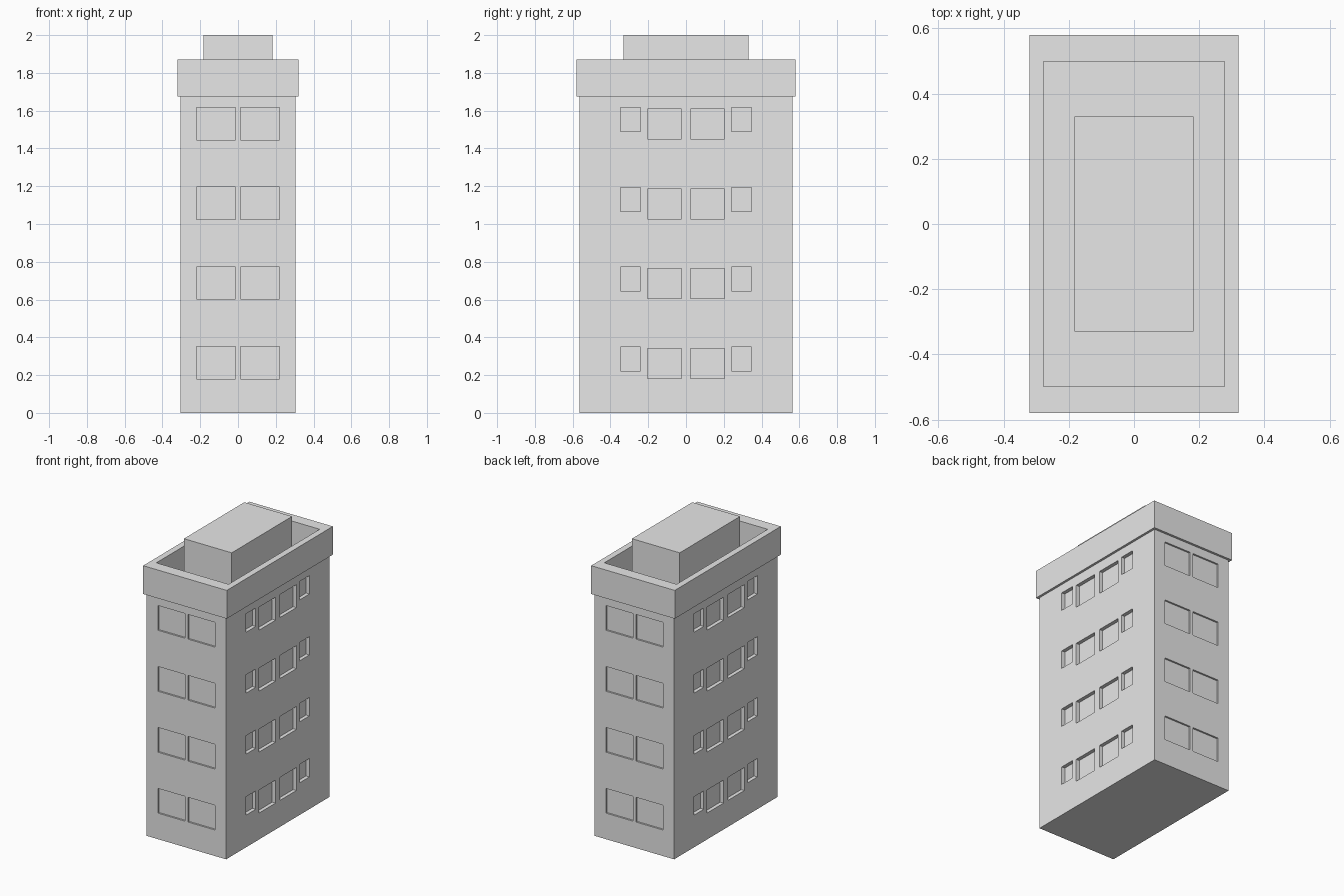
import bpy
import bmesh
from mathutils import Matrix, Vector

if "Cube" in bpy.data.objects:
    bpy.data.objects.remove(bpy.data.objects["Cube"], do_unlink=True)

# Single flat concrete colour
concrete = bpy.data.materials.new("light_grey_concrete")
concrete.use_nodes = True
grey = (0.8, 0.8, 0.8, 1.0)
concrete.diffuse_color = grey
concrete.node_tree.nodes["Principled BSDF"].inputs["Base Color"].default_value = grey


def boxes(name, corner_pairs):
    """One object made of boxes, each given by two opposite corners."""
    bm = bmesh.new()
    for a, b in corner_pairs:
        a, b = Vector(a), Vector(b)
        size = [abs(d) for d in b - a]
        bmesh.ops.create_cube(
            bm, size=1, matrix=Matrix.Translation((a + b) / 2) @ Matrix.Diagonal((*size, 1)))
    mesh = bpy.data.meshes.new(name)
    bm.to_mesh(mesh)
    bm.free()
    mesh.materials.append(concrete)
    obj = bpy.data.objects.new(name, mesh)
    bpy.context.collection.objects.link(obj)
    return obj


def block(name, half_x, half_y, bottom, top):
    return boxes(name, [((-half_x, -half_y, bottom), (half_x, half_y, top))])


def carve(target, cutter):
    """Subtract the cutter, bake the result and delete the cutter."""
    cutter.hide_render = True
    mod = target.modifiers.new("carve", "BOOLEAN")
    mod.operation = "DIFFERENCE"
    mod.solver = "EXACT"
    mod.object = cutter
    bpy.context.view_layer.update()
    graph = bpy.context.evaluated_depsgraph_get()
    baked = bpy.data.meshes.new_from_object(target.evaluated_get(graph))
    target.modifiers.clear()
    target.data = baked
    bpy.data.objects.remove(cutter, do_unlink=True)


HALF_X, HALF_Y = 0.304, 0.564
EAVE, PARAPET_TOP = 1.676, 1.872
FLOORS, FLOOR_HEIGHT = 4, 0.422
END_DEPTH, SIDE_DEPTH = 0.012, 0.025
OUT = 0.05

# Openings: near edge, far edge from the wall centre, sill, head on the lowest floor
END_WINDOWS = [(0.012, 0.219, 0.18, 0.351)]
SIDE_WINDOWS = [(0.024, 0.204, 0.183, 0.342), (0.241, 0.346, 0.223, 0.35)]

# Window recesses repeated per floor and mirrored on all four walls
recesses = []
for floor in range(FLOORS):
    lift = floor * FLOOR_HEIGHT
    for wall in (-1, 1):
        for side in (-1, 1):
            for near, far, sill, head in END_WINDOWS:
                recesses.append(((side * near, wall * (HALF_Y - END_DEPTH), sill + lift),
                                 (side * far, wall * (HALF_Y + OUT), head + lift)))
            for near, far, sill, head in SIDE_WINDOWS:
                recesses.append(((wall * (HALF_X - SIDE_DEPTH), side * near, sill + lift),
                                 (wall * (HALF_X + OUT), side * far, head + lift)))

# Main tower with recessed windows
tower = block("tower_walls", HALF_X, HALF_Y, 0, EAVE)
carve(tower, boxes("window_cutters", recesses))

# Overhanging parapet around a sunken roof
parapet = block("roof_parapet", 0.32, 0.58, EAVE, PARAPET_TOP)
carve(parapet, block("roof_cutter", 0.277, 0.498, EAVE + 0.02, PARAPET_TOP + OUT))

# Rooftop plant room
block("rooftop_room", 0.183, 0.33, EAVE + 0.02, 2.0)
